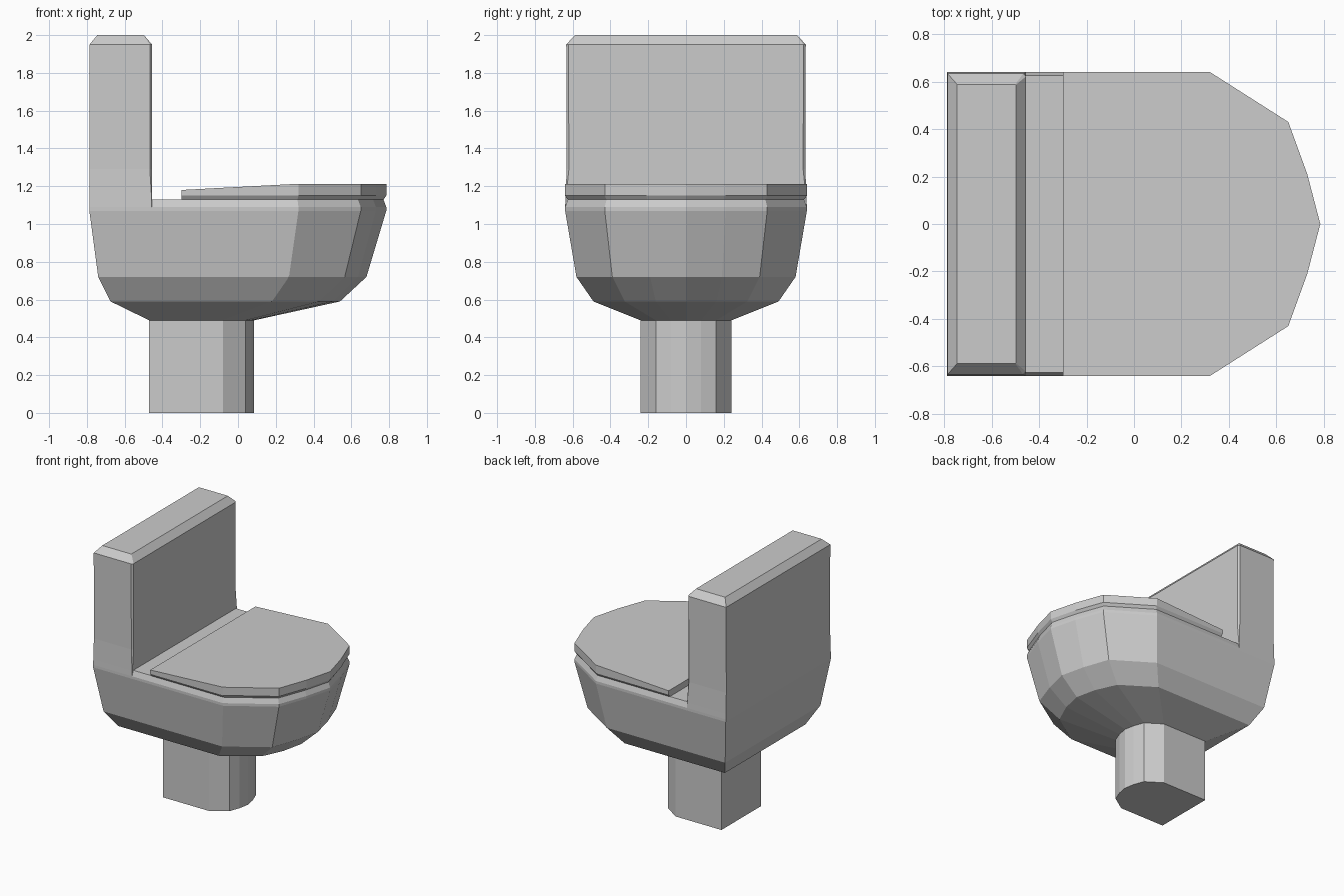
import bpy, bmesh

if "Cube" in bpy.data.objects:
    bpy.data.objects.remove(bpy.data.objects["Cube"])


def loft(name, rings):
    """Skin a stack of equal-length point loops and cap both ends."""
    bm = bmesh.new()
    loops = [[bm.verts.new(p) for p in ring] for ring in rings]
    n = len(loops[0])
    for a, b in zip(loops, loops[1:]):
        for i in range(n):
            j = (i + 1) % n
            bm.faces.new((a[i], a[j], b[j], b[i]))
    bm.faces.new(loops[0][::-1])
    bm.faces.new(loops[-1])
    bmesh.ops.recalc_face_normals(bm, faces=bm.faces)
    mesh = bpy.data.meshes.new(name)
    bm.to_mesh(mesh)
    bm.free()
    obj = bpy.data.objects.new(name, mesh)
    bpy.context.collection.objects.link(obj)
    return obj


def d_ring(z, back, side, corner, near, tip, z_back=None):
    """Square-backed, pointed-front loop; side, corner and near are (x, y)."""
    zb = z if z_back is None else z_back
    half = [(back, side[1], zb), (*side, z), (*corner, z), (*near, z)]
    mirrored = [(x, -y, h) for x, y, h in half]
    return mirrored + [(tip, 0, z)] + half[::-1]


# Pedestal foot
foot = (-0.47, (-0.08, 0.24), (0.04, 0.16), (0.07, 0.08), 0.085)
loft("pedestal", [d_ring(0, *foot), d_ring(0.49, *foot)])

# Bowl flaring out to the rim
outline = ((0.32, 0.64), (0.65, 0.43), (0.73, 0.21), 0.785)
inset = ((0.315, 0.625), (0.635, 0.42), (0.715, 0.205), 0.77)
loft("bowl", [
    d_ring(0.49, *foot),
    d_ring(0.59, -0.675, (0.18, 0.49), (0.43, 0.325), (0.505, 0.16), 0.54),
    d_ring(0.72, -0.74, (0.27, 0.58), (0.565, 0.39), (0.635, 0.19), 0.68),
    d_ring(1.07, -0.787, *outline),
    d_ring(1.09, -0.787, *outline),
    d_ring(1.13, -0.785, *inset),
])

# Lid with a recessed underside and a top that slopes down to the hinge
loft("lid", [
    d_ring(1.128, -0.30, *inset),
    d_ring(1.15, -0.30, *outline),
    d_ring(1.213, -0.30, *outline, z_back=1.18),
])


# Cistern with small chamfers on the front uprights and a bevelled top
def tank_ring(z, back, front, y, c):
    return [(back, -y, z), (front - c, -y, z), (front, -y + c, z),
            (front, y - c, z), (front - c, y, z), (back, y, z)]


loft("cistern", [
    tank_ring(1.09, -0.787, -0.455, 0.64, 0.002),
    tank_ring(1.13, -0.787, -0.455, 0.638, 0.002),
    tank_ring(1.29, -0.786, -0.455, 0.632, 0.012),
    tank_ring(1.95, -0.786, -0.455, 0.634, 0.012),
    tank_ring(2.0, -0.745, -0.498, 0.588, 0.002),
])
